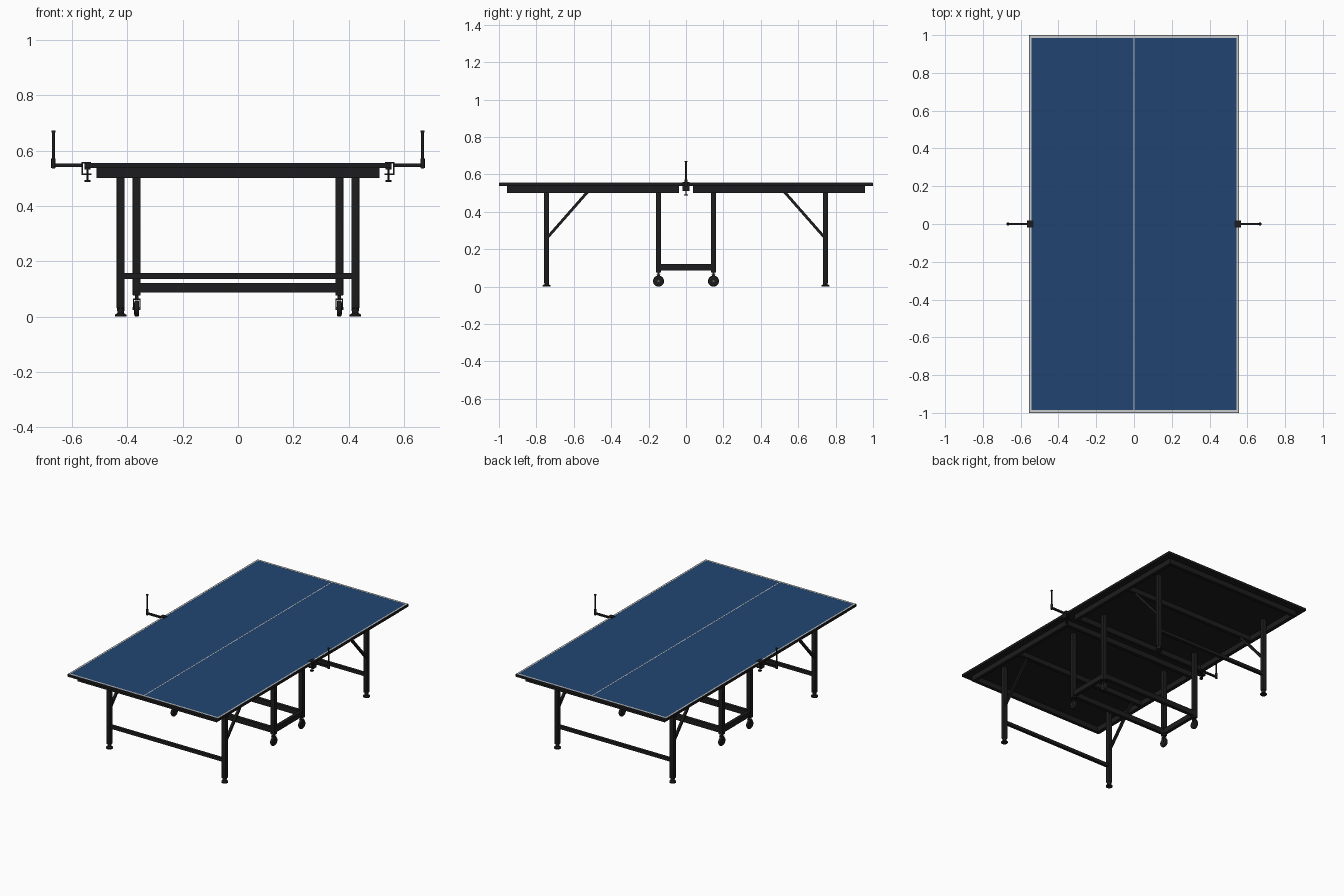
import bpy, bmesh, math
from mathutils import Vector

if "Cube" in bpy.data.objects:
    bpy.data.objects.remove(bpy.data.objects["Cube"])


def material(name, rgb):
    m = bpy.data.materials.new(name)
    m.diffuse_color = (*rgb, 1)
    m.use_nodes = True
    m.node_tree.nodes["Principled BSDF"].inputs["Base Color"].default_value = m.diffuse_color
    return m


BLACK = material("black_metal", (0.012, 0.012, 0.013))
BLUE = material("blue_paint", (0.015, 0.06, 0.165))
WHITE = material("line_paint", (0.75, 0.75, 0.72))
GREY = material("grey_hub", (0.12, 0.12, 0.12))


def finish(name, bm, mat, smooth=False):
    bmesh.ops.recalc_face_normals(bm, faces=bm.faces)
    me = bpy.data.meshes.new(name)
    bm.to_mesh(me)
    bm.free()
    ob = bpy.data.objects.new(name, me)
    bpy.context.collection.objects.link(ob)
    me.materials.append(mat)
    if smooth:
        bpy.ops.object.select_all(action='DESELECT')
        bpy.context.view_layer.objects.active = ob
        ob.select_set(True)
        bpy.ops.object.shade_smooth_by_angle(angle=math.radians(35))
    return ob


def box(name, x, y, z, mat=BLACK, bevel=0.0):
    """Box from (min, max) ranges on each axis."""
    bm = bmesh.new()
    bmesh.ops.create_cube(bm, size=1)
    for v in bm.verts:
        v.co = Vector([(min(r) + max(r)) / 2 + c * abs(r[1] - r[0])
                       for r, c in zip((x, y, z), v.co)])
    if bevel:
        bmesh.ops.bevel(bm, geom=bm.edges[:], offset=bevel, segments=2,
                        profile=0.5, affect='EDGES')
    return finish(name, bm, mat, bool(bevel))


def around(c, w):
    return (c - w / 2, c + w / 2)


def lathe(name, profile, origin, axis='Z', mat=BLACK, seg=24):
    """Revolve (radius, height) points about an axis through origin."""
    bm = bmesh.new()
    rings = []
    for r, h in profile:
        ring = []
        for i in range(seg):
            a = 2 * math.pi * i / seg
            p, q = r * math.cos(a), r * math.sin(a)
            co = (p, q, h) if axis == 'Z' else (h, p, q)
            ring.append(bm.verts.new(Vector(origin) + Vector(co)))
        rings.append(ring)
    for a, b in zip(rings, rings[1:]):
        for i in range(seg):
            j = (i + 1) % seg
            bm.faces.new((a[i], a[j], b[j], b[i]))
    bm.faces.new(rings[0])
    bm.faces.new(rings[-1])
    return finish(name, bm, mat, True)


def rod(name, origin, r, z0, z1, seg=16):
    return lathe(name, [(r, z0), (r, z1)], (origin[0], origin[1], 0), seg=seg)


# Table top with painted surface and lines
box("table_top", (-0.555, 0.555), (-1, 1), (0.538, 0.554))
box("playing_surface", (-0.552, 0.552), (-0.997, 0.997), (0.5535, 0.555), BLUE)
LZ = (0.5545, 0.5556)
box("centre_line", (-0.003, 0.003), (-0.985, 0.985), LZ, WHITE)
for s in (-1, 1):
    box("side_line", (s * 0.542, s * 0.552), (-0.997, 0.997), LZ, WHITE)
    box("end_line", (-0.552, 0.552), (s * 0.985, s * 0.997), LZ, WHITE)

for sy in (-1, 1):
    # Apron frame under each half
    for yc in (0.049, 0.945):
        box("end_apron", (-0.512, 0.512), around(sy * yc, 0.022), (0.502, 0.54))
    box("brace_rail", (-0.5, 0.5), around(sy * 0.525, 0.022), (0.504, 0.539))
    # Cross bars joining the leg pairs
    box("outer_crossbar", (-0.424, 0.424), around(sy * 0.745, 0.02), (0.137, 0.158))
    box("inner_crossbar", (-0.366, 0.366), around(sy * 0.147, 0.022), (0.087, 0.122))

    for sx in (-1, 1):
        box("side_apron", around(sx * 0.501, 0.022), (sy * 0.04, sy * 0.956), (0.502, 0.54))

        # Outer leg with levelling foot
        x, y = sx * 0.424, sy * 0.745
        box("outer_leg", around(x, 0.029), around(y, 0.027), (0.03, 0.539), bevel=0.002)
        lathe("levelling_foot", [(0.021, 0), (0.021, 0.007), (0.012, 0.013),
                                 (0.012, 0.02), (0.013, 0.02), (0.013, 0.032)], (x, y, 0))

        # Diagonal brace
        a, b = Vector((x, sy * 0.745, 0.258)), Vector((x, sy * 0.525, 0.508))
        brace = box("leg_brace", around(0, 0.015), around(0, 0.015), around(0, (b - a).length))
        brace.rotation_euler = (b - a).to_track_quat('Z', 'Y').to_euler()
        brace.location = (a + b) / 2

        # Inner leg on a caster
        x, y = sx * 0.366, sy * 0.147
        box("inner_leg", around(x, 0.029), around(y, 0.027), (0.076, 0.539), bevel=0.002)
        rod("caster_stem", (x, y), 0.006, 0.06, 0.08)
        box("caster_crown", around(x, 0.026), around(y, 0.02), (0.061, 0.065))
        for t in (-1, 1):
            box("caster_fork", around(x + t * 0.0115, 0.003), around(y, 0.014), (0.024, 0.064))
        lathe("caster_wheel", [(0.022, -0.009), (0.027, -0.008), (0.0295, -0.004),
                               (0.0295, 0.004), (0.027, 0.008), (0.022, 0.009)],
              (x, y, 0.0295), 'X')
        lathe("wheel_axle", [(0.006, -0.0145), (0.006, 0.0145)], (x, y, 0.0295), 'X', GREY, 16)

for sx in (-1, 1):
    # Long rail of the wheeled base
    box("base_side_rail", around(sx * 0.366, 0.022), (-0.147, 0.147), (0.087, 0.122))

    # Net clamp: C-shaped bracket with screw and knob
    box("clamp_upper_jaw", (sx * 0.532, sx * 0.566), around(0, 0.036), (0.554, 0.559))
    box("clamp_back", (sx * 0.561, sx * 0.566), around(0, 0.036), (0.512, 0.559))
    box("clamp_lower_jaw", (sx * 0.53, sx * 0.566), around(0, 0.03), (0.512, 0.517))
    c = (sx * 0.544, 0)
    rod("clamp_screw", c, 0.003, 0.49, 0.534)
    rod("clamp_pad", c, 0.011, 0.532, 0.538, 20)
    rod("clamp_knob", c, 0.011, 0.487, 0.494, 20)

    # Net arm and upright post
    box("net_arm", (sx * 0.562, sx * 0.672), around(0, 0.011), (0.541, 0.553))
    p = (sx * 0.667, 0)
    rod("net_post", p, 0.0055, 0.535, 0.672)
    rod("post_collar", p, 0.008, 0.537, 0.572)
    rod("post_cap", p, 0.0068, 0.666, 0.673)
